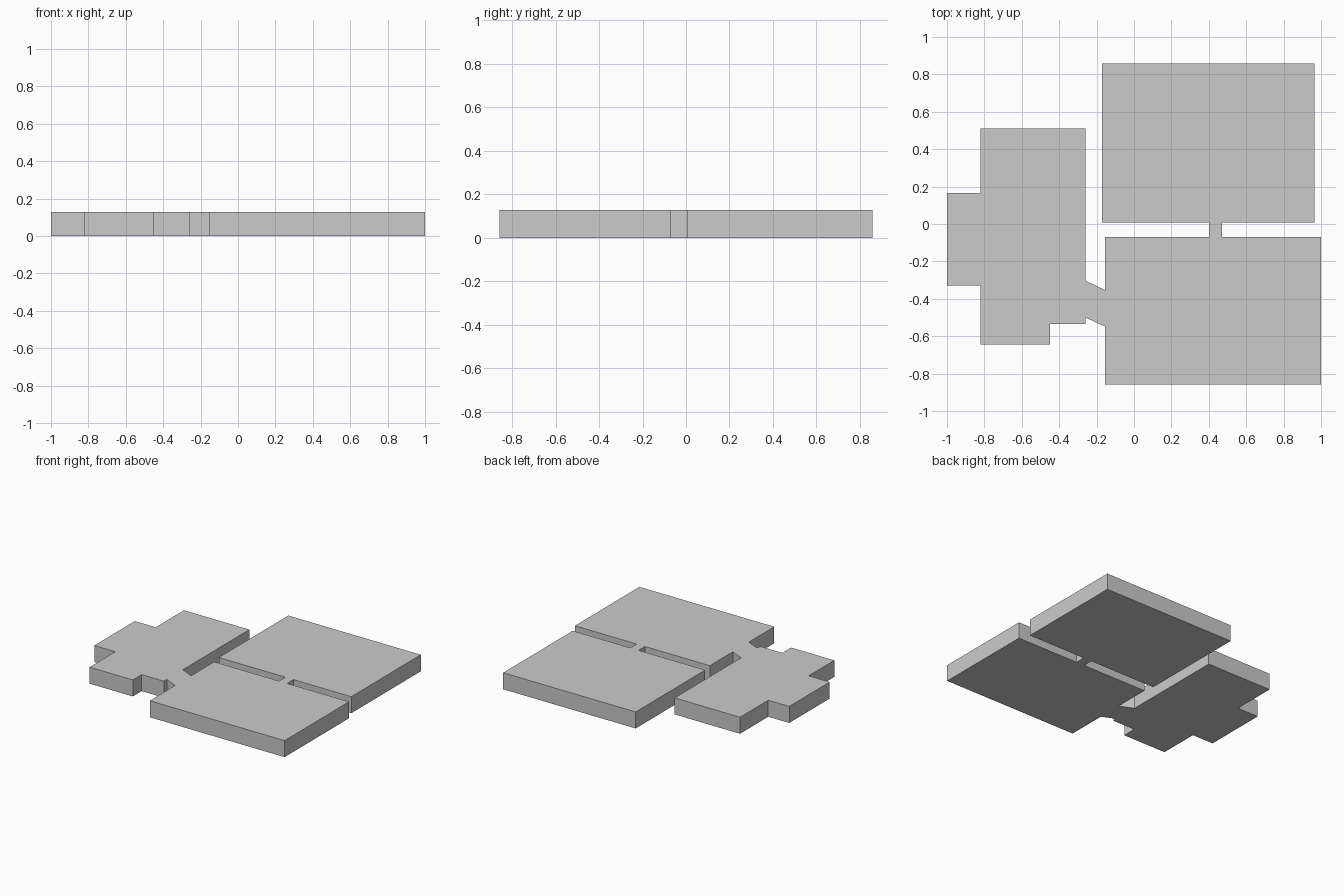
import bpy
import bmesh

if "Cube" in bpy.data.objects:
    bpy.data.objects.remove(bpy.data.objects["Cube"])

HEIGHT = 0.128

# One continuous outline (counter-clockwise): three plates joined by two bridges
OUTLINE = [
    # left plate: side tab, then lower edge with corner notch
    (-0.82, 0.51), (-0.82, 0.165), (-1.0, 0.165), (-1.0, -0.33),
    (-0.82, -0.33), (-0.82, -0.643), (-0.45, -0.643), (-0.45, -0.535),
    (-0.26, -0.535),
    # slanted bridge, lower side
    (-0.26, -0.50), (-0.155, -0.548),
    # front right plate
    (-0.155, -0.858), (1.0, -0.858), (1.0, -0.07),
    # narrow bridge and back right plate
    (0.47, -0.07), (0.47, 0.008), (0.965, 0.008), (0.965, 0.858),
    (-0.17, 0.858), (-0.17, 0.008), (0.40, 0.008), (0.40, -0.07),
    # back to the slanted bridge, upper side
    (-0.155, -0.07), (-0.155, -0.353), (-0.26, -0.303),
    (-0.26, 0.51),
]


def extrude_outline(name, points, height):
    """Make a flat-shaded solid slab standing on z = 0."""
    bm = bmesh.new()
    base = bm.faces.new([bm.verts.new((x, y, 0)) for x, y in points])
    top = bmesh.ops.extrude_face_region(bm, geom=[base], use_keep_orig=True)
    verts = [g for g in top["geom"] if isinstance(g, bmesh.types.BMVert)]
    bmesh.ops.translate(bm, verts=verts, vec=(0, 0, height))
    bmesh.ops.recalc_face_normals(bm, faces=bm.faces)
    mesh = bpy.data.meshes.new(name)
    bm.to_mesh(mesh)
    bm.free()
    obj = bpy.data.objects.new(name, mesh)
    bpy.context.collection.objects.link(obj)
    return obj


extrude_outline("joined_floor_slab", OUTLINE, HEIGHT)
